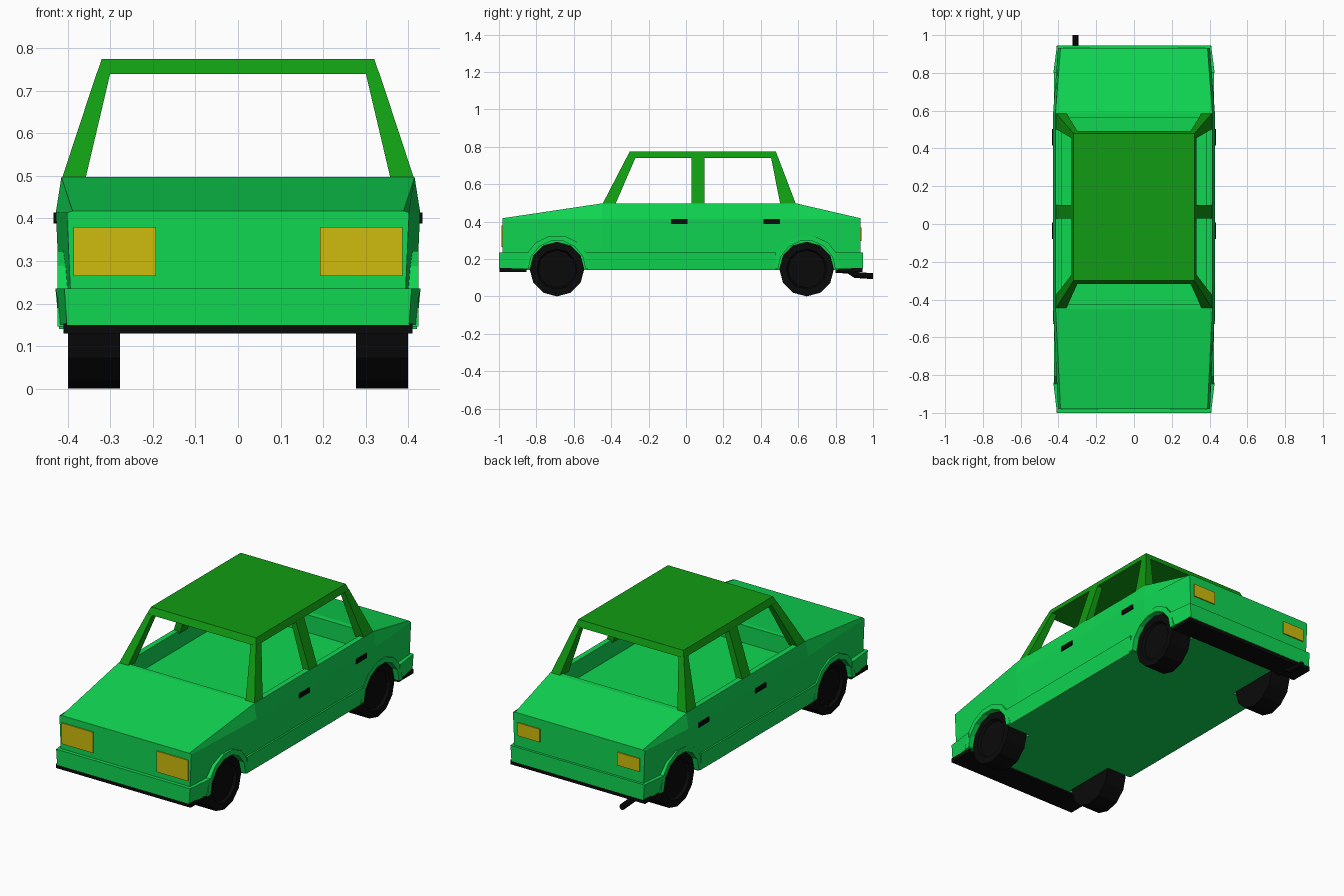
import bpy, bmesh
from math import sin, cos, pi, radians

if "Cube" in bpy.data.objects:
    bpy.data.objects.remove(bpy.data.objects["Cube"])


def material(name, rgb):
    m = bpy.data.materials.new(name)
    m.diffuse_color = (*rgb, 1)
    m.use_nodes = True
    m.node_tree.nodes["Principled BSDF"].inputs["Base Color"].default_value = m.diffuse_color
    return m


GREEN = material("body_green", (0.005, 0.68, 0.085))
ROOF = material("roof_green", (0.005, 0.33, 0.006))
BLACK = material("black", (0.003, 0.003, 0.003))
YELLOW = material("lamp_yellow", (0.62, 0.5, 0.004))


def loft(name, loops, mat, mirror=False):
    """Skin a list of equal-length point loops and cap both ends."""
    bm = bmesh.new()
    rows = [[bm.verts.new(p) for p in loop] for loop in loops]
    n = len(rows[0])
    for a, b in zip(rows, rows[1:]):
        for i in range(n):
            j = (i + 1) % n
            bm.faces.new((a[i], a[j], b[j], b[i]))
    bm.faces.new(rows[0])
    bm.faces.new(rows[-1])
    bmesh.ops.recalc_face_normals(bm, faces=bm.faces)
    me = bpy.data.meshes.new(name)
    bm.to_mesh(me)
    bm.free()
    ob = bpy.data.objects.new(name, me)
    bpy.context.collection.objects.link(ob)
    me.materials.append(mat)
    if mirror:
        ob.modifiers.new("mirror", 'MIRROR')
    return ob


def rect(x0, x1, y0, y1, z):
    return [(x0, y0, z), (x1, y0, z), (x1, y1, z), (x0, y1, z)]


def box(name, x0, x1, y0, y1, z0, z1, mat, mirror=False):
    return loft(name, [rect(x0, x1, y0, y1, z0), rect(x0, x1, y0, y1, z1)], mat, mirror)


def ring(x, yc, zc, r, n=12):
    return [(x, yc + r * sin(2 * pi * i / n), zc + r * cos(2 * pi * i / n)) for i in range(n)]


AXLES = {"front": -0.69, "rear": 0.645}
HUB_Z = 0.146

# hull: cross-sections along the length, (y, half width, top height)
loops = []
for y, w, top in [(-0.98, 0.402, 0.418), (-0.45, 0.428, 0.497),
                  (0.59, 0.428, 0.497), (0.932, 0.402, 0.418)]:
    half = [(w - 0.014, 0.14), (w - 0.008, 0.235), (w, min(0.415, top - 0.004)), (w - 0.013, top)]
    loops.append([(x, y, z) for x, z in half] + [(-x, y, z) for x, z in reversed(half)])
hull = loft("body_hull", loops, GREEN)

# cut the cabin tub and the wheel wells
cutters = [box("tub_cutter", -0.385, 0.385, -0.425, 0.56, 0.40, 0.60, GREEN)]
for y in AXLES.values():
    for s in (-1, 1):
        cutters.append(loft("well_cutter", [ring(s * 0.268, y, HUB_Z, 0.16),
                                            ring(s * 0.5, y, HUB_Z, 0.16)], GREEN))
bpy.context.view_layer.objects.active = hull
for c in cutters:
    mod = hull.modifiers.new("cut", 'BOOLEAN')
    mod.operation = 'DIFFERENCE'
    mod.solver = 'EXACT'
    mod.object = c
    bpy.ops.object.modifier_apply(modifier=mod.name)
    bpy.data.objects.remove(c)

# side sills between the wheels
loft("side_sill", [rect(0.38, 0.420, -0.525, 0.475, 0.14),
                   rect(0.38, 0.429, -0.53, 0.48, 0.235)], GREEN, True)

# bumpers, tapering toward the ends of the car, with black underside strips
for name, end, inner in [("front", -1.0, -0.84), ("rear", 0.945, 0.80)]:
    def plan(z, d):
        return [(-0.408 + d, end, z), (0.408 - d, end, z), (0.427 - d, inner, z), (-0.427 + d, inner, z)]
    loft(name + "_bumper", [plan(0.15, 0.006), plan(0.235, 0)], GREEN)
    ys = sorted((end * 0.998, inner * 1.015))
    box(name + "_valance", -0.41, 0.41, *ys, 0.13, 0.153, BLACK)

for name, y in AXLES.items():
    # wheel arch flares
    arch = []
    for i in range(8):
        a = pi * i / 7
        c, s = cos(a), sin(a)
        arch.append([(x, y + r * c, HUB_Z + r * s)
                     for x, r in [(0.38, 0.153), (0.424, 0.153), (0.424, 0.182), (0.38, 0.182)]])
    loft(name + "_arch", arch, GREEN, True)
    # wheels with a recessed hub
    loft(name + "_wheel", [ring(x, y, HUB_Z, r) for x, r in
                           [(0.277, 0.146), (0.40, 0.146), (0.40, 0.108), (0.385, 0.10)]], BLACK, True)

# roof panel and window pillars
loft("roof", [rect(-0.332, 0.332, -0.318, 0.493, 0.74),
              rect(-0.32, 0.32, -0.30, 0.48, 0.775)], ROOF)
for name, xb, yb0, yb1, yt0, yt1 in [("front", 0.36, -0.45, -0.38, -0.318, -0.27),
                                     ("middle", 0.375, 0.03, 0.10, 0.03, 0.10),
                                     ("rear", 0.36, 0.505, 0.59, 0.455, 0.493)]:
    loft(name + "_pillar", [rect(xb, 0.416, yb0, yb1, 0.487),
                            rect(0.30, 0.332, yt0, yt1, 0.742)], ROOF, True)

# lamps
box("headlight", 0.193, 0.386, -0.986, -0.97, 0.265, 0.38, YELLOW, True)
box("tail_light", 0.235, 0.372, 0.92, 0.938, 0.295, 0.367, YELLOW, True)

# door handles
for name, y in [("front", -0.08), ("rear", 0.415)]:
    box(name + "_door_handle", 0.41, 0.433, y, y + 0.088, 0.388, 0.414, BLACK, True)

# exhaust pipe
path = [(0.80, 0.142), (0.865, 0.138), (0.90, 0.115), (1.0, 0.108)]
loft("exhaust_pipe", [[(-0.31 + 0.016 * cos(radians(45 * i)), y, z + 0.016 * sin(radians(45 * i)))
                       for i in range(8)] for y, z in path], BLACK)
